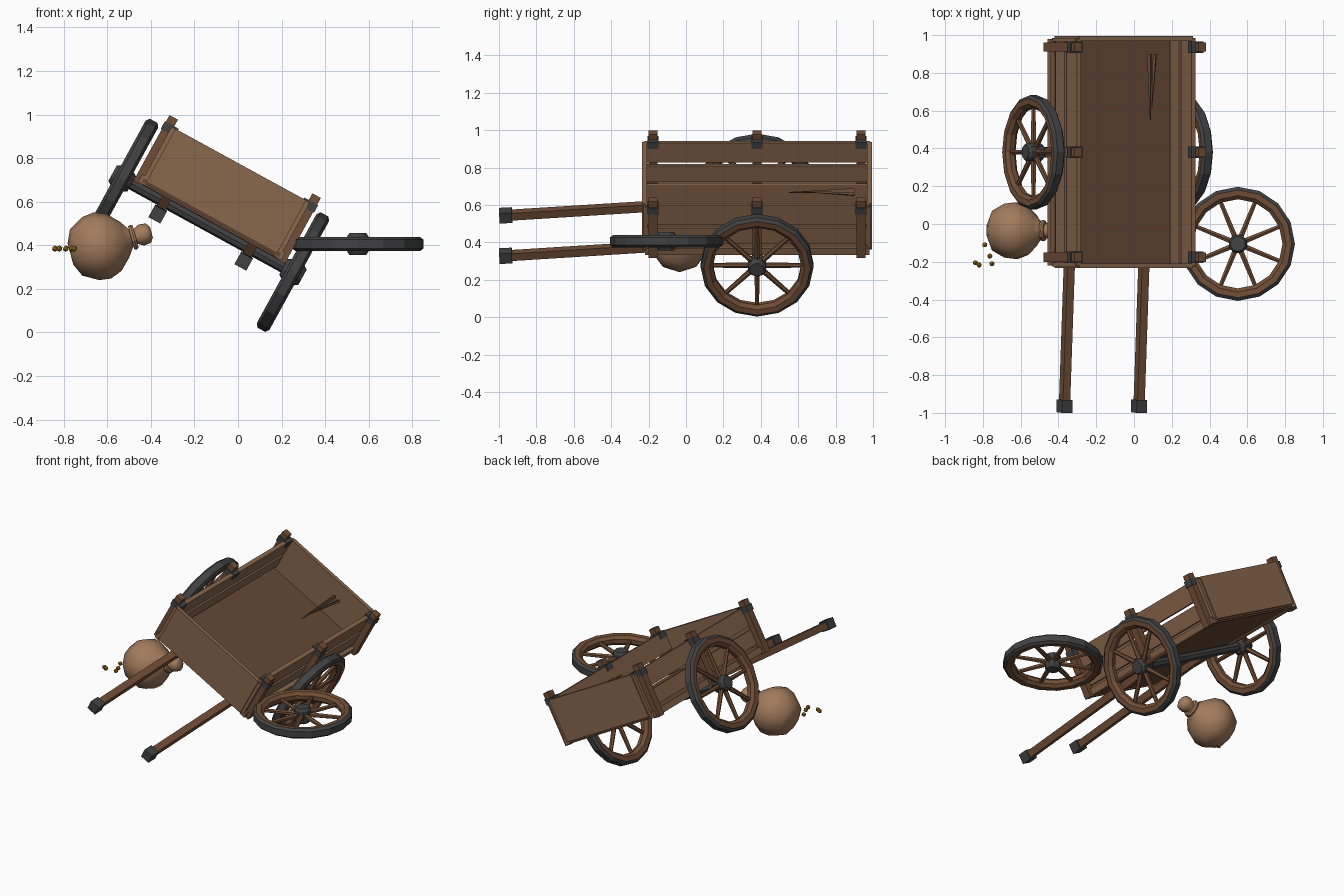
import bpy, bmesh, math
from mathutils import Matrix, Vector

if "Cube" in bpy.data.objects:
    bpy.data.objects.remove(bpy.data.objects["Cube"])


def material(name, rgb):
    m = bpy.data.materials.new(name)
    m.diffuse_color = (*rgb, 1)
    m.use_nodes = True
    m.node_tree.nodes["Principled BSDF"].inputs["Base Color"].default_value = m.diffuse_color
    return m


PLANK = material("plank wood", (0.25, 0.135, 0.073))
FLOOR = material("floor wood", (0.13, 0.066, 0.036))
BEAM = material("beam wood", (0.165, 0.076, 0.037))
IRON = material("dark iron", (0.055, 0.055, 0.055))
SACK = material("sack cloth", (0.36, 0.2, 0.11))
GOLD = material("gold", (0.42, 0.2, 0.015))

# Tilted frame of the cart: x across, y along, z up, origin at axle centre
CART = Matrix.Translation((-0.14, 0.38, 0.492)) @ Matrix.Rotation(math.radians(28.7), 4, 'Y')


def finish(name, bm, mats, frame, smooth=False):
    bmesh.ops.recalc_face_normals(bm, faces=bm.faces)
    bm.transform(frame)
    me = bpy.data.meshes.new(name)
    bm.to_mesh(me)
    bm.free()
    for m in mats:
        me.materials.append(m)
    for p in me.polygons:
        p.use_smooth = smooth
    ob = bpy.data.objects.new(name, me)
    bpy.context.collection.objects.link(ob)
    return ob


def box(name, lo, hi, mat, frame=CART):
    lo, hi = Vector(lo), Vector(hi)
    bm = bmesh.new()
    bmesh.ops.create_cube(bm, size=1)
    for v in bm.verts:
        v.co = Vector(a * b for a, b in zip(v.co, hi - lo)) + (lo + hi) / 2
    return finish(name, bm, [mat], frame)


def bar(name, a, b, r1, r2, sides, mat, frame=CART, turn=0.0):
    """Straight tapered bar between two points."""
    a, b = Vector(a), Vector(b)
    bm = bmesh.new()
    bmesh.ops.create_cone(bm, cap_ends=True, segments=sides, radius1=r1, radius2=r2,
                          depth=(b - a).length)
    rot = (b - a).to_track_quat('Z', 'Y').to_matrix().to_4x4()
    local = Matrix.Translation((a + b) / 2) @ rot @ Matrix.Rotation(turn, 4, 'Z')
    return finish(name, bm, [mat], frame @ local)


def lathe(name, profile, sides, mats, frame, closed=False, smooth=False, rule=None):
    """Turn (radius, height) points around z."""
    bm = bmesh.new()
    rings = [[bm.verts.new((r * math.cos(t), r * math.sin(t), h))
              for t in (2 * math.pi * k / sides for k in range(sides))] for r, h in profile]
    n = len(rings)
    for i in range(n if closed else n - 1):
        for k in range(sides):
            j = (k + 1) % sides
            f = bm.faces.new((rings[i][k], rings[i][j], rings[(i + 1) % n][j], rings[(i + 1) % n][k]))
            if rule:
                f.material_index = rule(i)
    if not closed:
        bm.faces.new(rings[0])
        bm.faces.new(rings[-1])
    return finish(name, bm, mats, frame, smooth)


def wheel(name, frame, turn):
    frame = frame @ Matrix.Rotation(turn, 4, 'Z')
    # Iron tyre on the outer three sides of the rim section, wood inside
    section = [(0.285, -0.033), (0.302, -0.02), (0.302, 0.02), (0.285, 0.033),
               (0.255, 0.031), (0.236, 0.013), (0.236, -0.013), (0.255, -0.031)]
    lathe(name + "_rim", section, 16, [BEAM, IRON], frame, closed=True,
          rule=lambda i: 1 if i < 3 else 0)
    lathe(name + "_hub", [(0.04, -0.05), (0.05, -0.035), (0.05, 0.035), (0.04, 0.05)],
          10, [IRON], frame)
    for k in range(8):
        t = k * math.pi / 4
        d = Vector((math.cos(t), math.sin(t), 0))
        bar(f"{name}_spoke_{k}", d * 0.03, d * 0.25, 0.016, 0.012, 6, BEAM, frame)


# Cart floor and end boards
box("floor", (-0.36, -0.6, 0.03), (0.36, 0.6, 0.062), FLOOR)
for end, tag in ((-1, "front"), (1, "back")):
    y0, y1 = sorted((end * 0.588, end * 0.614))
    box(tag + "_board", (-0.342, y0, 0.04), (0.342, y1, 0.318), PLANK)
    y0, y1 = sorted((end * 0.575, end * 0.59))
    box(tag + "_sill", (-0.355, y0, 0.022), (0.355, y1, 0.04), BEAM)

# Sides: planks with gaps, sill rail, posts with iron bands
for side, tag in ((-1, "left"), (1, "right")):
    def across(a, b):
        return sorted((side * a, side * b))
    for i, (w0, w1) in enumerate(((0.082, 0.178), (0.2, 0.318))):
        x0, x1 = across(0.333, 0.358)
        box(f"{tag}_plank_{i}", (x0, -0.6, w0), (x1, 0.6, w1), PLANK)
    x0, x1 = across(0.335, 0.375)
    box(tag + "_sill", (x0, -0.6, 0.022), (x1, 0.6, 0.062), PLANK)
    for end in (-1, 1):
        x0, x1 = across(0.342, 0.362)
        y0, y1 = sorted((end * 0.585, end * 0.606))
        box(f"{tag}_corner_{end}", (x0, y0, 0.05), (x1, y1, 0.31), PLANK)
    for k in (-1, 0, 1):
        y = k * 0.556
        x0, x1 = across(0.352, 0.396)
        box(f"{tag}_post_{k}", (x0, y - 0.024, 0.015), (x1, y + 0.024, 0.36), BEAM)
        x0, x1 = across(0.328, 0.401)
        box(f"{tag}_band_{k}", (x0, y - 0.03, 0.285), (x1, y + 0.03, 0.325), IRON)

# Axle and mounted wheels
bar("axle", (-0.45, 0, 0), (0.45, 0, 0), 0.028, 0.028, 8, IRON)
for side, tag in ((-1, "left"), (1, "right")):
    wheel(tag + "_wheel", CART @ Matrix.Translation((side * 0.447, 0, 0))
          @ Matrix.Rotation(math.pi / 2, 4, 'Y'), 0)

# Loose wheel lying flat
wheel("loose_wheel", Matrix.Translation((0.55, -0.105, 0.406)), math.pi / 8)

# Pulling shafts with iron end caps
for x, tag in ((-0.225, "left"), (0.225, "right")):
    bar(tag + "_shaft", (x, -1.34, -0.064), (x, -0.1, 0.025), 0.031, 0.031, 4, BEAM,
        turn=math.pi / 4)
    bar(tag + "_shaft_cap", (x, -1.378, -0.066), (x, -1.31, -0.062), 0.044, 0.044, 4, IRON,
        turn=math.pi / 4)

# Long splinters above the floor
bar("splinter_0", (0.105, 0.52, 0.268), (0.115, 0.17, 0.262), 0.014, 0.003, 4, FLOOR)
bar("splinter_1", (0.14, 0.52, 0.266), (0.12, 0.24, 0.27), 0.012, 0.002, 4, FLOOR)

# Sack with tied neck and open mouth
sack = Matrix.Translation((-0.632, -0.035, 0.397)) @ Matrix.Rotation(math.radians(75), 4, 'Y')
lathe("sack", [(0.05, -0.142), (0.11, -0.115), (0.15, -0.045), (0.157, 0.01), (0.135, 0.065),
               (0.085, 0.115), (0.035, 0.15), (0.032, 0.163), (0.05, 0.195), (0.046, 0.228),
               (0.025, 0.243)], 10, [SACK], sack, smooth=True)
lathe("sack_tie", [(0.034, 0.145), (0.055, 0.147), (0.058, 0.158), (0.052, 0.168), (0.034, 0.168)],
      10, [SACK], sack, closed=True)

# Spilled gold pieces
for i, (x, y) in enumerate(((-0.84, -0.205), (-0.82, -0.217), (-0.79, -0.11),
                            (-0.763, -0.17), (-0.752, -0.21))):
    bm = bmesh.new()
    bmesh.ops.create_icosphere(bm, subdivisions=1, radius=0.015)
    finish(f"gold_piece_{i}", bm, [GOLD], Matrix.Translation((x, y, 0.385)))
